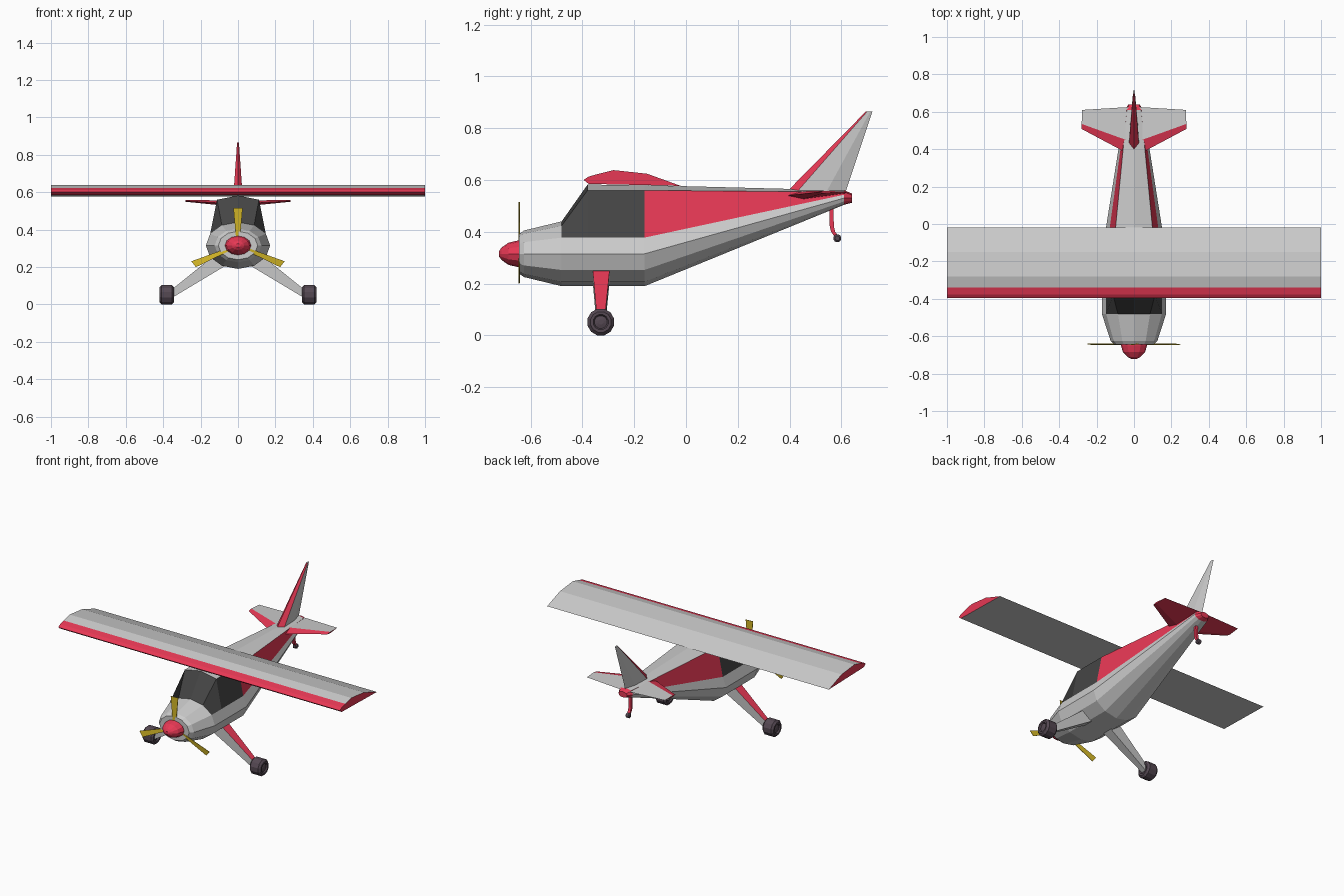
import bpy, bmesh
from math import sin, cos, radians, tau

if "Cube" in bpy.data.objects:
    bpy.data.objects.remove(bpy.data.objects["Cube"])

def material(name, color):
    m = bpy.data.materials.new(name)
    m.diffuse_color = (*color, 1)
    m.use_nodes = True
    m.node_tree.nodes["Principled BSDF"].inputs["Base Color"].default_value = m.diffuse_color
    return m

GREY = material("grey", (0.8, 0.8, 0.8))
RED = material("red", (0.8, 0.04, 0.09))
GLASS = material("dark_glass", (0.06, 0.06, 0.06))
RUBBER = material("rubber", (0.09, 0.065, 0.085))
YELLOW = material("yellow", (0.65, 0.47, 0.02))
MATS = [GREY, RED, GLASS, RUBBER, YELLOW]

def loft(name, rings, paint, closed=True, mirror=False):
    """Skin a list of rings; paint(segment, side) returns the face material.
    Segment -1 is the start cap, segment len(rings)-1 the end cap."""
    bm = bmesh.new()
    vs = [[bm.verts.new(p) for p in r] for r in rings]
    n = len(rings[0])
    for s in range(len(rings) - 1):
        a, b = vs[s], vs[s + 1]
        for k in range(n if closed else n - 1):
            j = (k + 1) % n
            f = bm.faces.new((a[k], a[j], b[j], b[k]))
            f.material_index = MATS.index(paint(s, k))
    for s, ring in ((-1, vs[0]), (len(rings) - 1, vs[-1])):
        bm.faces.new(ring).material_index = MATS.index(paint(s, 0))
    bmesh.ops.recalc_face_normals(bm, faces=bm.faces)
    me = bpy.data.meshes.new(name)
    bm.to_mesh(me)
    bm.free()
    for m in MATS:
        me.materials.append(m)
    ob = bpy.data.objects.new(name, me)
    bpy.context.collection.objects.link(ob)
    if mirror:
        mod = ob.modifiers.new("mirror", 'MIRROR')
        mod.merge_threshold = 0.0005
    return ob

# Fuselage: half of a 12-sided tube, bottom to top, with a raised cabin
def half_ring(y, z, rx, rz, top=None):
    pts = [(rx * cos(radians(a)), y, z + rz * sin(radians(a))) for a in range(-90, 91, 30)]
    for p in (pts[0], pts[-1]):
        pts[pts.index(p)] = (0, y, p[2])
    if top:
        w, edge, ridge = top
        pts[5], pts[6] = (w, y, edge), (0, y, ridge)
    return pts

def fuselage_paint(s, k):
    if s == 2 and k >= 4:
        return GLASS
    if s == 3 and k == 4:
        return GLASS
    if (s == 4 and k == 4) or s >= 5:
        return RED
    return GREY

loft("fuselage", [
    half_ring(-0.645, 0.315, 0.105, 0.076),
    half_ring(-0.625, 0.315, 0.125, 0.09),
    half_ring(-0.48, 0.315, 0.172, 0.125),
    half_ring(-0.38, 0.315, 0.172, 0.125, (0.112, 0.56, 0.582)),
    half_ring(-0.16, 0.315, 0.172, 0.125, (0.112, 0.56, 0.58)),
    half_ring(0.61, 0.53, 0.05, 0.026, (0.038, 0.553, 0.56)),
    half_ring(0.64, 0.53, 0.03, 0.018, (0.025, 0.542, 0.548)),
], fuselage_paint, closed=False, mirror=True)

# Wing: one straight airfoil with red leading edge and tips
airfoil = [(-0.376, 0.585), (-0.395, 0.60), (-0.376, 0.613), (-0.34, 0.623),
           (-0.28, 0.638), (-0.15, 0.624), (-0.02, 0.577)]
loft("wing", [[(x, y, z) for y, z in airfoil] for x in (-1, 1)],
     lambda s, k: RED if s != 0 or k < 3 else GREY)

# Tail fin
def fin_ring(z, lead, a, b, trail):
    return [(0, lead, z), (a[0], a[1], z), (b[0], b[1], z), (0, trail, z),
            (-b[0], b[1], z), (-a[0], a[1], z)]

loft("tail_fin", [fin_ring(0.55, 0.385, (0.027, 0.425), (0.02, 0.54), 0.615),
                  fin_ring(0.865, 0.695, (0.005, 0.70), (0.004, 0.712), 0.72)],
     lambda s, k: RED if s == 0 and k in (0, 5) else GREY)

# Tailplane: grey on top, red leading edge and underside
loft("tailplane", [
    [(0.03, 0.375, 0.538), (0.03, 0.445, 0.556), (0.03, 0.625, 0.55), (0.03, 0.445, 0.524)],
    [(0.28, 0.508, 0.553), (0.28, 0.535, 0.558), (0.277, 0.61, 0.555), (0.28, 0.535, 0.549)],
], lambda s, k: GREY if s == 0 and k == 1 else RED, mirror=True)

# Main landing gear legs
def leg_ring(outer, inner, y0, y1):
    return [(outer[0], y0, outer[1]), (outer[0], y1, outer[1]),
            (inner[0], y1, inner[1]), (inner[0], y0, inner[1])]

loft("landing_leg", [leg_ring((0.14, 0.252), (0.07, 0.205), -0.36, -0.295),
                     leg_ring((0.35, 0.083), (0.35, 0.037), -0.345, -0.312)],
     lambda s, k: RED if s == 0 and k == 0 else GREY, mirror=True)

# Wheels: lathed around the x axis
def wheel(name, profile, y, z, mirror):
    loft(name, [[(x, y + r * cos(tau * (i + .5) / 12), z + r * sin(tau * (i + .5) / 12))
                 for i in range(12)] for x, r in profile], lambda s, k: RUBBER, mirror=mirror)

wheel("main_wheel", [(0.35, 0.024), (0.342, 0.03), (0.342, 0.041), (0.353, 0.053),
                     (0.408, 0.053), (0.42, 0.041), (0.42, 0.03), (0.412, 0.025),
                     (0.416, 0.01)], -0.329, 0.0515, True)
wheel("tail_wheel", [(-0.014, 0.009), (-0.009, 0.0155), (0.009, 0.0155), (0.014, 0.009)],
      0.584, 0.375, False)

# Bent tail wheel strut
loft("tail_strut", [[(sx * 0.009, y + sy * 0.008, z) for sx, sy in ((-1, -1), (1, -1), (1, 1), (-1, 1))]
                    for y, z in ((0.56, 0.51), (0.563, 0.42), (0.568, 0.40), (0.584, 0.378))],
     lambda s, k: RED)

# Spinner and propeller, both widened in x like the cowling
WIDE, HUB_Z = 1.37, 0.315
loft("spinner", [[(WIDE * r * cos(tau * i / 12), y, HUB_Z + r * sin(tau * i / 12)) for i in range(12)]
                 for y, r in ((-0.635, 0.051), (-0.65, 0.051), (-0.685, 0.043), (-0.712, 0.024), (-0.722, 0.01))],
     lambda s, k: RED)

for i in range(3):
    a = tau * i / 3
    rings = []
    for r, w in ((0.03, 0.007), (0.2, 0.018)):
        ring = []
        for u, y in ((-w, -0.647), (w, -0.643), (w, -0.640), (-w, -0.644)):
            ring.append((WIDE * (u * cos(a) + r * sin(a)), y, HUB_Z + r * cos(a) - u * sin(a)))
        rings.append(ring)
    loft(f"propeller_blade_{i + 1}", rings, lambda s, k: YELLOW)
